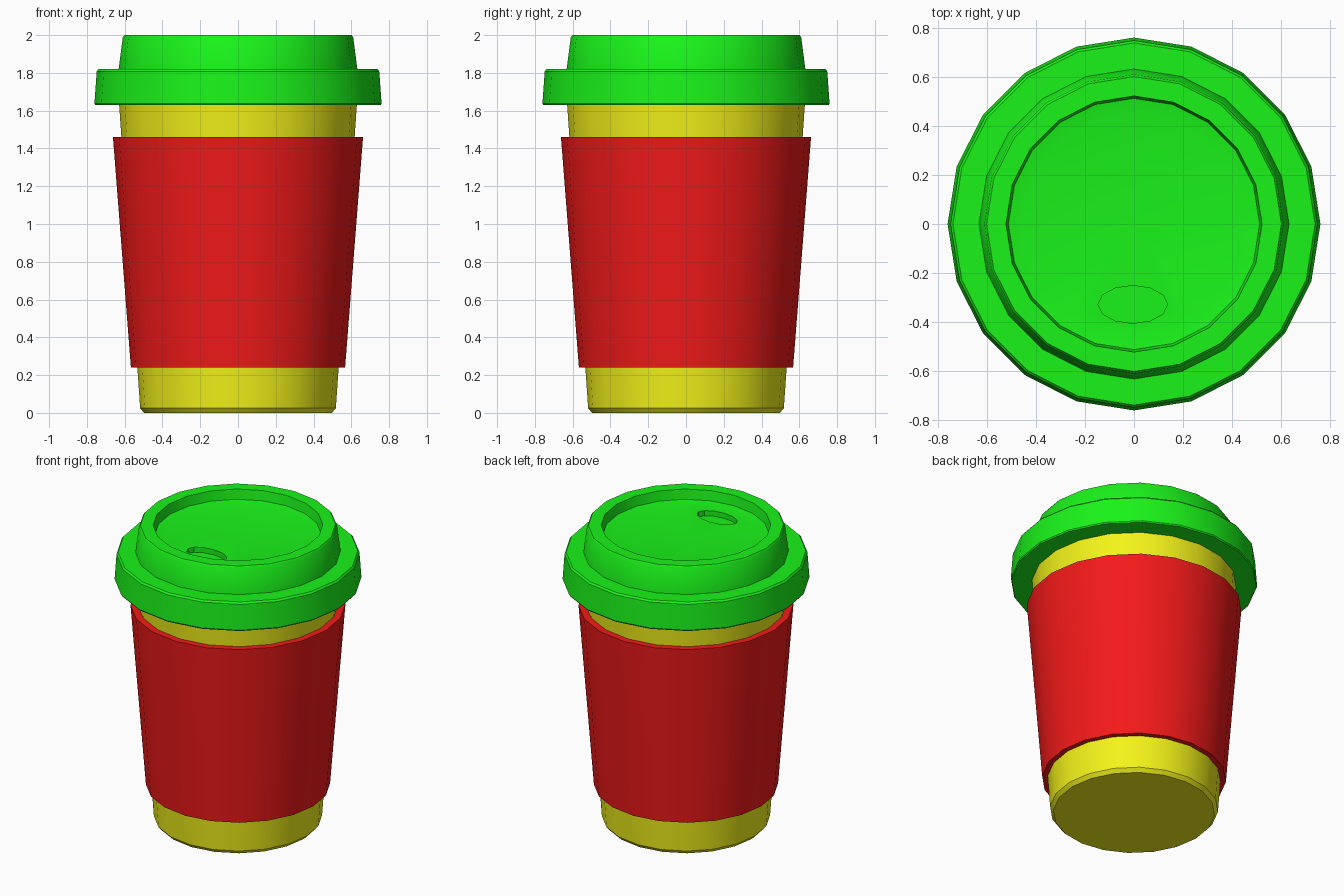
import bpy, bmesh
from math import cos, sin, pi, radians

if "Cube" in bpy.data.objects:
    bpy.data.objects.remove(bpy.data.objects["Cube"])

SIDES = 20


def paint(ob, name, rgb):
    mat = bpy.data.materials.new(name)
    mat.diffuse_color = (*rgb, 1)
    mat.use_nodes = True
    mat.node_tree.nodes["Principled BSDF"].inputs["Base Color"].default_value = mat.diffuse_color
    ob.data.materials.append(mat)


def lathe(name, profile, closed=False, sx=1, sy=1, sides=SIDES):
    """Revolve (radius, z) points around z; radius 0 collapses to a pole."""
    bm = bmesh.new()
    rings = []
    for r, z in profile:
        if r == 0:
            rings.append([bm.verts.new((0, 0, z))] * sides)
        else:
            rings.append([bm.verts.new((r * sx * cos(2 * pi * i / sides),
                                        r * sy * sin(2 * pi * i / sides), z))
                          for i in range(sides)])
    pairs = list(zip(rings, rings[1:]))
    if closed:
        pairs.append((rings[-1], rings[0]))
    for a, b in pairs:
        for i in range(sides):
            j = (i + 1) % sides
            bm.faces.new(list(dict.fromkeys((a[i], a[j], b[j], b[i]))))
    bmesh.ops.recalc_face_normals(bm, faces=bm.faces)
    mesh = bpy.data.meshes.new(name)
    bm.to_mesh(mesh)
    bm.free()
    ob = bpy.data.objects.new(name, mesh)
    bpy.context.collection.objects.link(ob)
    return ob


def activate(ob):
    bpy.ops.object.select_all(action='DESELECT')
    ob.select_set(True)
    bpy.context.view_layer.objects.active = ob


# Tapered cup with chamfered base
cup = lathe("cup", [(0, 0), (0.497, 0), (0.518, 0.025), (0.632, 1.67), (0, 1.67)])
paint(cup, "cup_yellow", (0.9, 0.9, 0.01))

# Sleeve wrapped round the cup
sleeve = lathe("sleeve", [(0.567, 0.24), (0.662, 1.46), (0.612, 1.46), (0.525, 0.24)], closed=True)
paint(sleeve, "sleeve_red", (0.9, 0.01, 0.01))

# Lid: wide brim, raised collar and recessed drinking surface
lid = lathe("lid", [(0, 1.63), (0.755, 1.63), (0.76, 1.638), (0.748, 1.808), (0.738, 1.82),
                    (0.632, 1.82), (0.61, 1.988), (0.601, 2.0), (0.522, 2.0),
                    (0.512, 1.935), (0.45, 1.925), (0, 1.925)])
paint(lid, "lid_green", (0.01, 0.9, 0.01))

# Oval sip hole cut into the lid
cutter = lathe("sip_hole_cutter", [(0, -0.035), (1, -0.035), (1, 0.05), (0, 0.05)],
               sx=0.142, sy=0.077, sides=12)
cutter.location = (-0.005, -0.328, 1.925)
cutter.hide_render = True
cut = lid.modifiers.new("sip_hole", 'BOOLEAN')
cut.operation = 'DIFFERENCE'
cut.solver = 'EXACT'
cut.object = cutter
bpy.context.view_layer.update()
activate(lid)
bpy.ops.object.modifier_apply(modifier=cut.name)
bpy.data.objects.remove(cutter)

# Smooth round the sides, crisp at the rims
for ob in (cup, sleeve, lid):
    activate(ob)
    bpy.ops.object.shade_smooth_by_angle(angle=radians(30))
